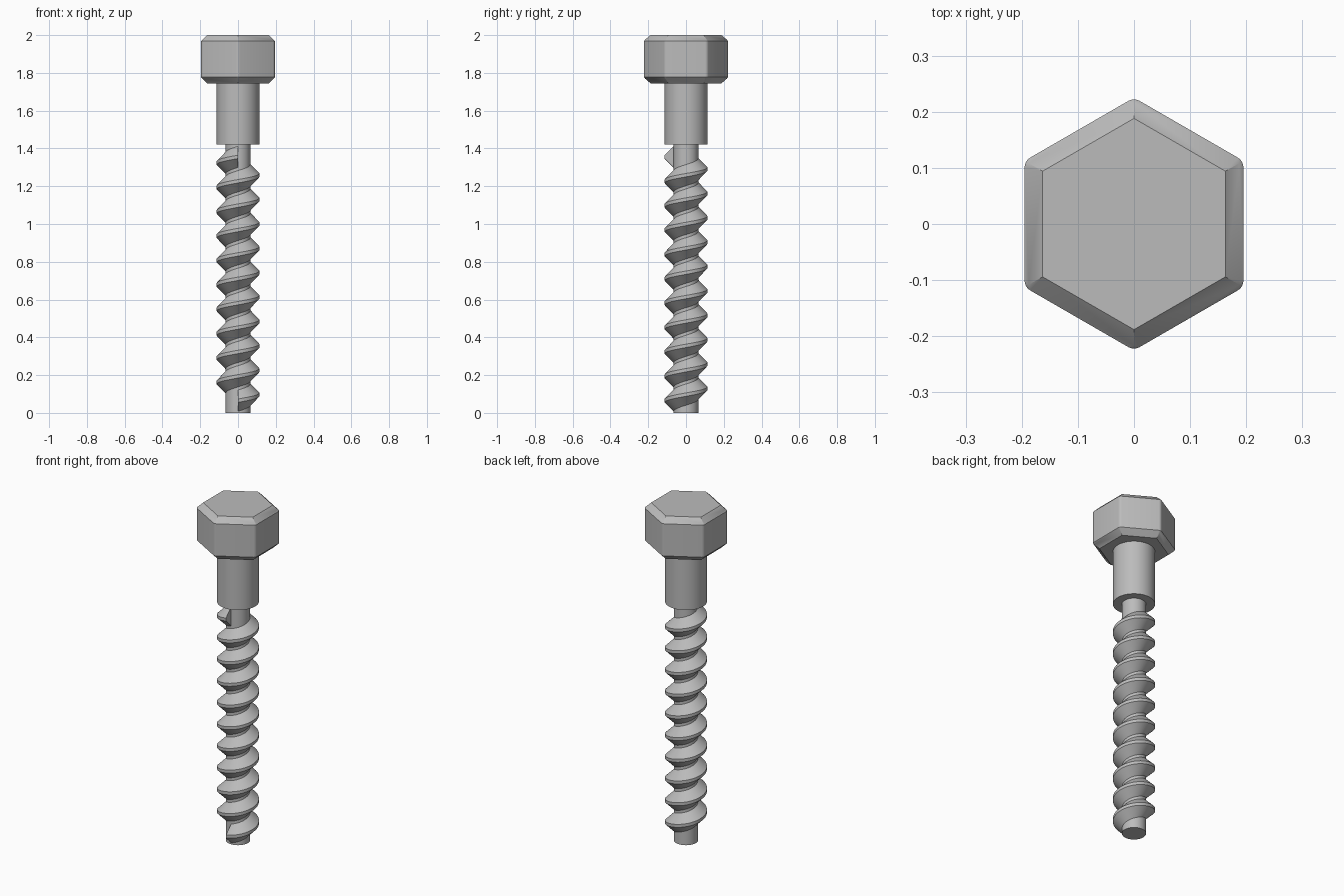
import bpy, bmesh, math

cube = bpy.data.objects.get("Cube")
if cube:
    bpy.data.objects.remove(cube, do_unlink=True)

steel = bpy.data.materials.new("grey steel")
steel.use_nodes = True
GREY = (0.5, 0.5, 0.5, 1)
steel.diffuse_color = GREY
steel.node_tree.nodes["Principled BSDF"].inputs["Base Color"].default_value = GREY


def finish(bm, name):
    """Turn a bmesh into a named, shaded object."""
    bmesh.ops.recalc_face_normals(bm, faces=bm.faces)
    mesh = bpy.data.meshes.new(name)
    bm.to_mesh(mesh)
    bm.free()
    mesh.materials.append(steel)
    obj = bpy.data.objects.new(name, mesh)
    bpy.context.collection.objects.link(obj)
    bpy.ops.object.select_all(action='DESELECT')
    obj.select_set(True)
    bpy.context.view_layer.objects.active = obj
    bpy.ops.object.shade_smooth_by_angle(angle=math.radians(30))
    return obj


def skin(bm, rings, closed_ends=True):
    """Bridge equal vertex loops in order and cap both ends."""
    n = len(rings[0])
    for a, b in zip(rings, rings[1:]):
        for i in range(n):
            j = (i + 1) % n
            bm.faces.new((a[i], a[j], b[j], b[i]))
    if closed_ends:
        bm.faces.new(rings[0])
        bm.faces.new(rings[-1])


def lathe(profile, sides, start=0.0):
    """Stack of regular polygons from (radius, height) pairs."""
    bm = bmesh.new()
    rings = []
    for r, z in profile:
        angles = [start + math.tau * i / sides for i in range(sides)]
        rings.append([bm.verts.new((r * math.cos(a), r * math.sin(a), z)) for a in angles])
    skin(bm, rings)
    return bm


SHANK_R, CORE_R = 0.113, 0.065
SHANK_Z, HEAD_Z = 1.42, 1.745

# Hexagonal head: chamfered top and bottom, lightly rounded upright corners
to_corner = 1 / math.cos(math.pi / 6)
wide, narrow = 0.195 * to_corner, 0.163 * to_corner
bm = lathe([(narrow, HEAD_Z), (wide, HEAD_Z + 0.032), (wide, 1.968), (narrow, 2.0)],
           6, math.pi / 2)
uprights = [e for e in bm.edges
            if abs(e.verts[0].co.z - e.verts[1].co.z) > 0.1]
bmesh.ops.bevel(bm, geom=uprights, offset=0.011, segments=4, profile=0.5, affect='EDGES')
finish(bm, "hex_head")

# Plain shank and the thinner core under the thread
finish(lathe([(SHANK_R, SHANK_Z), (SHANK_R, HEAD_Z)], 64), "shank")
finish(lathe([(CORE_R, 0), (CORE_R, SHANK_Z)], 64), "core")

# Right-handed thread: a trapezoid swept up a helix from the front
TURNS, STEPS = 10, 48
pitch = SHANK_Z / (TURNS + 1)
section = [(0.06, -0.061), (SHANK_R, -0.009), (SHANK_R, 0.009), (0.06, 0.061)]
bm = bmesh.new()
rings = []
for k in range(TURNS * STEPS + 1):
    turn = k / STEPS
    a = math.tau * turn - math.pi / 2
    z = pitch * (turn + 0.5)
    rings.append([bm.verts.new((r * math.cos(a), r * math.sin(a), z + dz)) for r, dz in section])
skin(bm, rings)
finish(bm, "thread")
